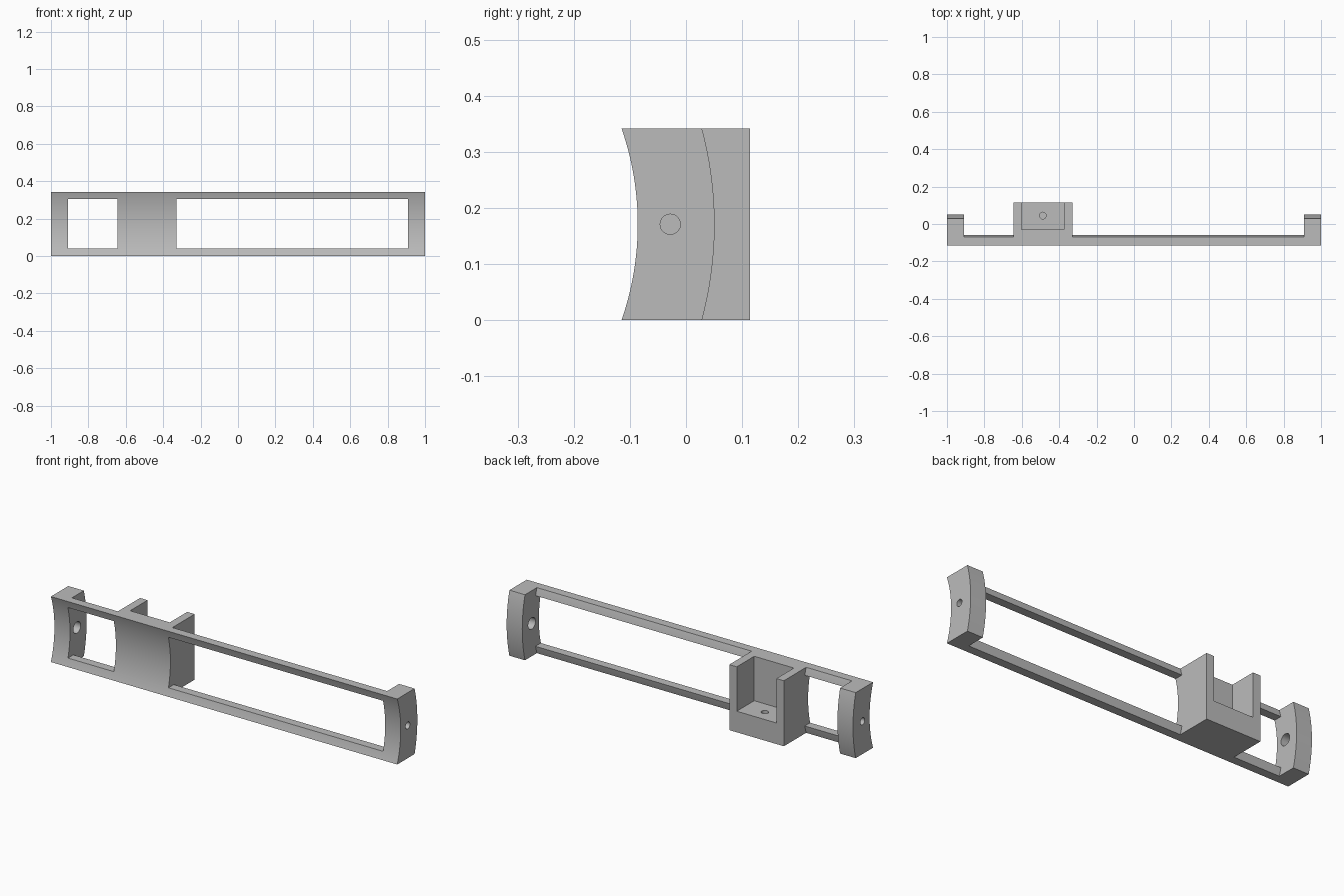
import bpy
import bmesh
import math
from mathutils import Matrix, Vector

if "Cube" in bpy.data.objects:
    bpy.data.objects.remove(bpy.data.objects["Cube"], do_unlink=True)

HEIGHT = 0.342
MID = HEIGHT / 2
AXIS_Y = -0.605                      # shared centre of all the concentric curves
R_FRONT, R_RAIL, R_END = 0.519, 0.562, 0.656
BACK = 0.114
END_X = 0.91                         # inner face of the end blocks
BOX_X = (-0.645, -0.33)              # sides of the holder

grey = bpy.data.materials.new("plain grey")
grey.use_nodes = True
grey.diffuse_color = (0.5, 0.5, 0.5, 1)
grey.node_tree.nodes["Principled BSDF"].inputs["Base Color"].default_value = (0.5, 0.5, 0.5, 1)


def make_object(name, bm):
    bmesh.ops.recalc_face_normals(bm, faces=bm.faces)
    mesh = bpy.data.meshes.new(name)
    bm.to_mesh(mesh)
    bm.free()
    mesh.materials.append(grey)
    obj = bpy.data.objects.new(name, mesh)
    bpy.context.collection.objects.link(obj)
    return obj


def curved_bar(name, x0, x1, radius, back, half, steps=32):
    """Bar along x with an arc as its front and a flat back."""
    top = math.asin(half / radius)
    angles = [top * (2 * i / steps - 1) for i in range(steps + 1)]
    profile = [(AXIS_Y + radius * math.cos(a), MID + radius * math.sin(a)) for a in angles]
    profile += [(back, MID + half), (back, MID - half)]
    bm = bmesh.new()
    face = bm.faces.new([bm.verts.new((x0, y, z)) for y, z in profile])
    moved = bmesh.ops.extrude_face_region(bm, geom=[face])["geom"]
    bmesh.ops.translate(bm, vec=(x1 - x0, 0, 0),
                        verts=[v for v in moved if isinstance(v, bmesh.types.BMVert)])
    return make_object(name, bm)


def box(name, low, high):
    low, high = Vector(low), Vector(high)
    bm = bmesh.new()
    bmesh.ops.create_cube(bm, size=1, matrix=Matrix.Translation((low + high) / 2)
                          @ Matrix.Diagonal((*(high - low), 1)))
    return make_object(name, bm)


def drill(name, centre, radius, depth, along_x):
    turn = Matrix.Rotation(math.pi / 2, 4, "Y") if along_x else Matrix()
    bm = bmesh.new()
    bmesh.ops.create_cone(bm, cap_ends=True, segments=40, radius1=radius, radius2=radius,
                          depth=depth, matrix=Matrix.Translation(centre) @ turn)
    return make_object(name, bm)


# Solid bar with a concave front
frame = curved_bar("bracket_frame", -1, 1, R_FRONT, BACK, MID)
cutters = []

# On each side of the holder: end block back, thin rails and window
for side, edge in ((-1, BOX_X[0]), (1, BOX_X[1])):
    outer = sorted((edge, side * 1.1))
    inner = sorted((edge, side * END_X))
    cutters += [
        curved_bar("end_back_cutter", *outer, R_END, 0.3, 0.25),
        curved_bar("rail_back_cutter", *inner, R_RAIL, 0.25, 0.22),
        box("window_cutter", (inner[0], -0.3, 0.04), (inner[1], 0.2, 0.304)),
        # Stepped screw hole, wider on the inside
        drill("screw_hole_cutter", (side * 0.95, -0.028, MID), 0.018, 0.2, True),
        drill("screw_head_cutter", (side * 0.905, -0.028, MID), 0.03, 0.09, True),
    ]

# Holder pocket, open at the top and back, with a blind hole in its floor
cutters += [
    box("pocket_cutter", (-0.602, -0.03, 0.11), (-0.373, 0.3, 0.5)),
    drill("floor_hole_cutter", (-0.4875, 0.045, 0.11), 0.018, 0.12, False),
]

for cutter in cutters:
    cutter.hide_render = True
    mod = frame.modifiers.new(cutter.name, "BOOLEAN")
    mod.operation = "DIFFERENCE"
    mod.solver = "EXACT"
    mod.object = cutter

# Bake the cuts and discard the cutters
depsgraph = bpy.context.evaluated_depsgraph_get()
result = bpy.data.meshes.new_from_object(frame.evaluated_get(depsgraph))
frame.modifiers.clear()
frame.data = result
result.materials.clear()
result.materials.append(grey)
for poly in result.polygons:
    poly.material_index = 0
for cutter in cutters:
    bpy.data.objects.remove(cutter, do_unlink=True)

bpy.ops.object.select_all(action="DESELECT")
frame.select_set(True)
bpy.context.view_layer.objects.active = frame
bpy.ops.object.shade_smooth_by_angle(angle=math.radians(25))
